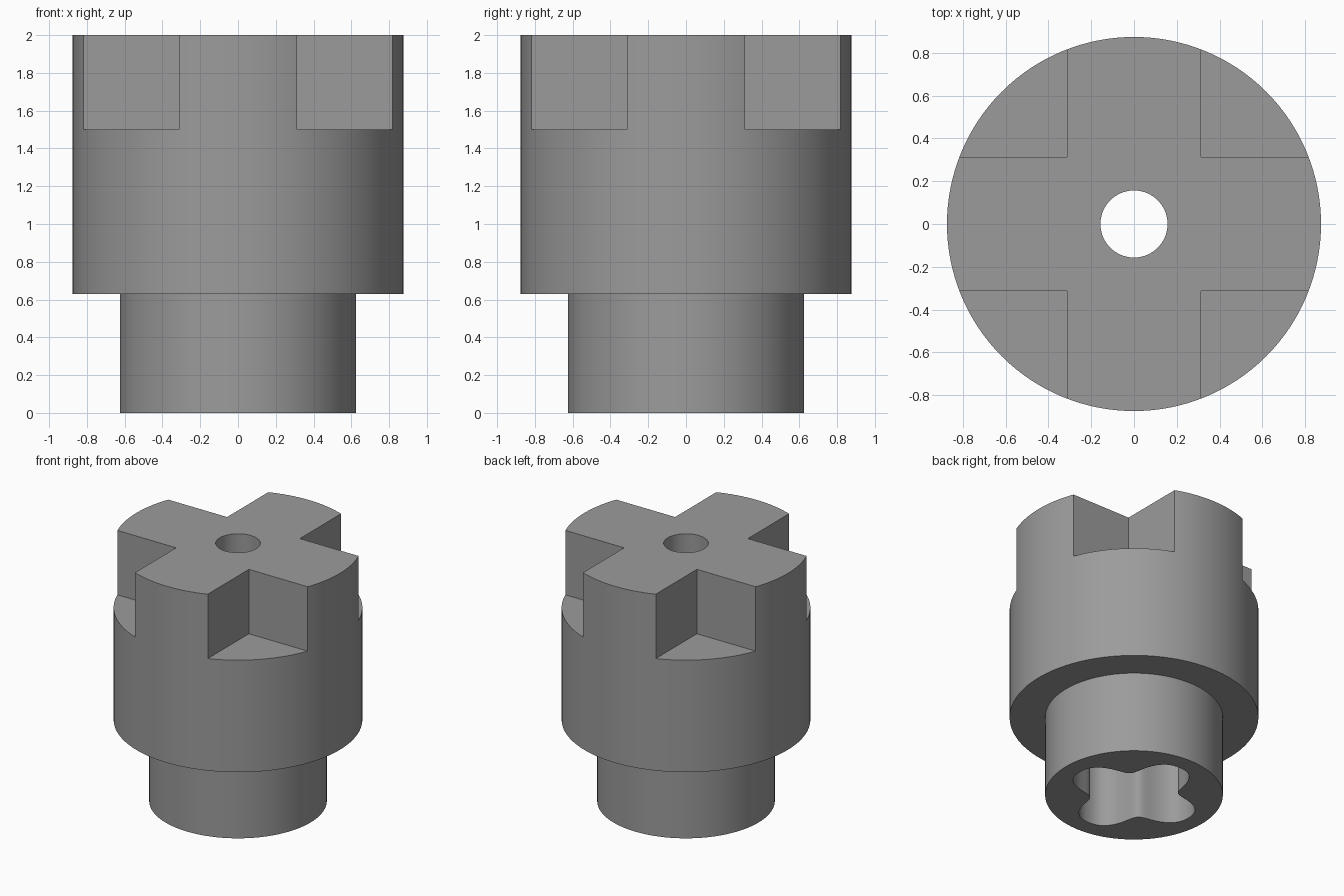
import bpy, bmesh, math

if "Cube" in bpy.data.objects:
    bpy.data.objects.remove(bpy.data.objects["Cube"])

SEG = 128
grey = bpy.data.materials.new("steel grey")
grey.diffuse_color = (0.33, 0.33, 0.33, 1)
grey.use_nodes = True
grey.node_tree.nodes["Principled BSDF"].inputs["Base Color"].default_value = grey.diffuse_color


def prism(name, outline, z0, z1):
    """Closed solid from a flat outline extruded between two heights."""
    bm = bmesh.new()
    face = bm.faces.new([bm.verts.new((x, y, z0)) for x, y in outline])
    ext = bmesh.ops.extrude_face_region(bm, geom=[face])
    for v in ext["geom"]:
        if isinstance(v, bmesh.types.BMVert):
            v.co.z = z1
    bmesh.ops.recalc_face_normals(bm, faces=bm.faces)
    return finish(name, bm)


def finish(name, bm):
    mesh = bpy.data.meshes.new(name)
    bm.to_mesh(mesh)
    bm.free()
    mesh.materials.append(grey)
    obj = bpy.data.objects.new(name, mesh)
    bpy.context.collection.objects.link(obj)
    return obj


def polar(radius, n=SEG):
    """Outline from a radius given as a function of angle."""
    angles = [2 * math.pi * i / n for i in range(n)]
    return [(radius(a) * math.cos(a), radius(a) * math.sin(a)) for a in angles]


# Stepped round body: narrow shank below, wide head above
bm = bmesh.new()
profile = [(0.625, 0), (0.625, 0.63), (0.875, 0.63), (0.875, 2.0)]
rings = [[bm.verts.new((x, y, z)) for x, y in polar(lambda a: r)] for r, z in profile]
for low, high in zip(rings, rings[1:]):
    for i in range(SEG):
        j = (i + 1) % SEG
        bm.faces.new((low[i], low[j], high[j], high[i]))
bm.faces.new(rings[0][::-1])
bm.faces.new(rings[-1])
body = finish("coupling_body", bm)

# Four corner cuts leave a cross of drive teeth on top
cutters = []
for sx in (-1, 1):
    for sy in (-1, 1):
        box = [(sx * x, sy * y) for x, y in
               ((0.3125, 0.3125), (1, 0.3125), (1, 1), (0.3125, 1))]
        cutters.append(prism("corner_cutter", box, 1.5, 2.2))

# Through hole and four-lobed socket in the underside
cutters.append(prism("hole_cutter", polar(lambda a: 0.157, 64), 0.3, 2.2))
lobes = polar(lambda a: 0.5 - 0.19 * ((1 - math.cos(4 * a)) / 2) ** 1.4)
cutters.append(prism("socket_cutter", lobes, -0.2, 0.63))

for cutter in cutters:
    mod = body.modifiers.new(cutter.name, "BOOLEAN")
    mod.operation = "DIFFERENCE"
    mod.solver = "EXACT"
    mod.object = cutter

# Apply the cuts, remove the helpers, smooth the round walls
bpy.context.view_layer.objects.active = body
body.select_set(True)
for mod in list(body.modifiers):
    bpy.ops.object.modifier_apply(modifier=mod.name)
for cutter in cutters:
    bpy.data.objects.remove(cutter)
bpy.ops.object.shade_smooth_by_angle(angle=math.radians(30))
